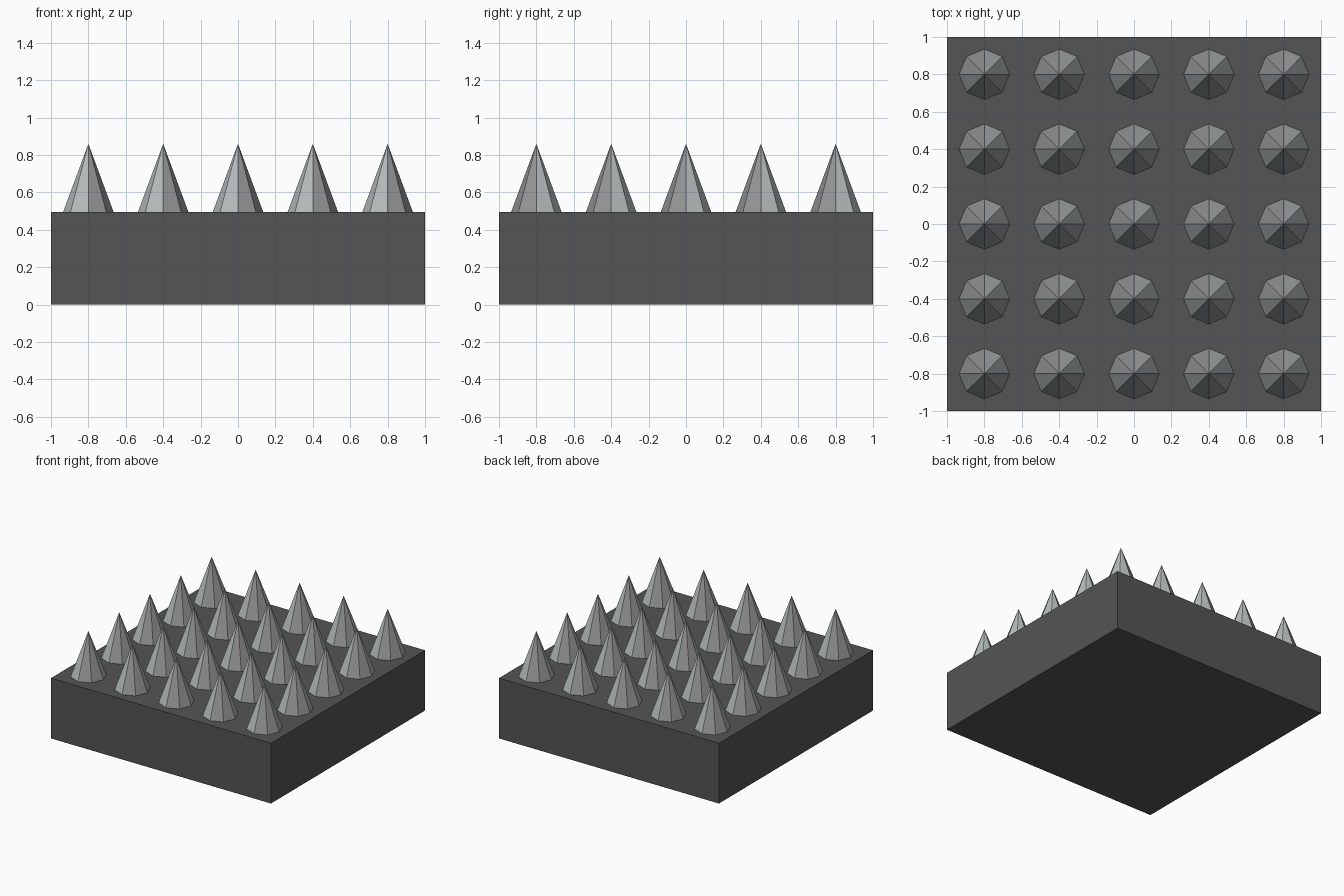
import bpy, bmesh
from mathutils import Matrix

if "Cube" in bpy.data.objects:
    bpy.data.objects.remove(bpy.data.objects["Cube"])

def material(name, rgb):
    m = bpy.data.materials.new(name)
    m.diffuse_color = (*rgb, 1)
    m.use_nodes = True
    m.node_tree.nodes["Principled BSDF"].inputs["Base Color"].default_value = m.diffuse_color
    return m

dark = material("dark grey", (0.09, 0.09, 0.09))
steel = material("steel grey", (0.30, 0.295, 0.295))
pale = material("pale steel", (0.46, 0.50, 0.50))

BASE_H, TIP, RADIUS = 0.495, 0.86, 0.135

def make_object(name, bm, mats, location=(0, 0, 0)):
    mesh = bpy.data.meshes.new(name)
    bm.to_mesh(mesh)
    bm.free()
    for m in mats:
        mesh.materials.append(m)
    obj = bpy.data.objects.new(name, mesh)
    obj.location = location
    bpy.context.collection.objects.link(obj)
    return obj

# Base block
bm = bmesh.new()
bmesh.ops.create_cube(bm, size=1, matrix=Matrix.Translation((0, 0, BASE_H / 2)) @ Matrix.Diagonal((2, 2, BASE_H, 1)))
make_object("base_block", bm, [dark])

# One eight-sided spike, with opposite quadrants in the paler metal
bm = bmesh.new()
height = TIP - BASE_H
bmesh.ops.create_cone(bm, segments=8, radius1=RADIUS, radius2=0, depth=height, cap_ends=False,
                      matrix=Matrix.Translation((0, 0, height / 2)))
bmesh.ops.remove_doubles(bm, verts=bm.verts, dist=1e-5)
for f in bm.faces:
    c = f.calc_center_median()
    f.material_index = 1 if c.x * c.y > 0 else 0
first = make_object("spike", bm, [steel, pale], (-0.8, -0.8, BASE_H))

# Five by five grid of spikes sharing the same mesh
for i in range(5):
    for j in range(5):
        if i or j:
            spike = bpy.data.objects.new("spike", first.data)
            spike.location = (-0.8 + 0.4 * i, -0.8 + 0.4 * j, BASE_H)
            bpy.context.collection.objects.link(spike)
